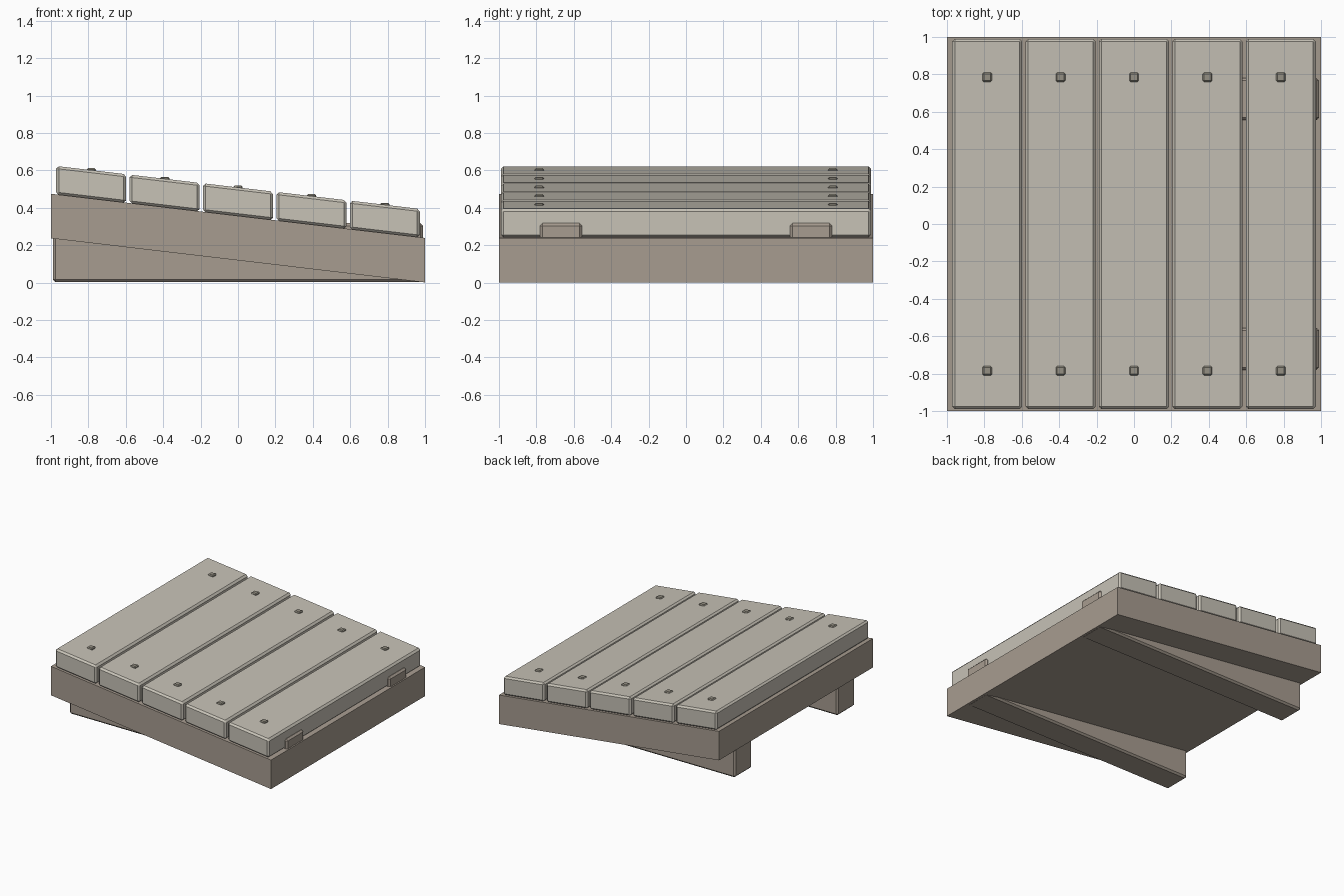
import bpy, bmesh

cube = bpy.data.objects.get("Cube")
if cube:
    bpy.data.objects.remove(cube, do_unlink=True)

SLOPE = -0.118


def material(name, rgb):
    m = bpy.data.materials.new(name)
    m.use_nodes = True
    m.diffuse_color = (*rgb, 1)
    m.node_tree.nodes["Principled BSDF"].inputs["Base Color"].default_value = (*rgb, 1)
    return m


light_wood = material("pale weathered wood", (0.57, 0.54, 0.47))
dark_wood = material("brown weathered wood", (0.39, 0.335, 0.28))
nail_metal = material("dull nail", (0.30, 0.28, 0.23))


def box(name, x, y, z, mat, bevel=0.0, slope=0.0):
    """Box from (min, max) ranges, bevelled, then sheared along x."""
    bm = bmesh.new()
    bmesh.ops.create_cube(bm, size=1)
    for v in bm.verts:
        v.co = [r[0] if c < 0 else r[1] for c, r in zip(v.co, (x, y, z))]
    if bevel:
        bmesh.ops.bevel(bm, geom=bm.edges[:], offset=bevel, segments=1,
                        affect='EDGES', profile=0.5)
    for v in bm.verts:
        v.co.z += slope * v.co.x
    mesh = bpy.data.meshes.new(name)
    bm.to_mesh(mesh)
    bm.free()
    mesh.materials.append(mat)
    obj = bpy.data.objects.new(name, mesh)
    bpy.context.collection.objects.link(obj)
    return obj


# Sloping base slab
box("base_slab", (-1, 1), (-1, 1), (0.119, 0.357), dark_wood, slope=SLOPE)

# Level runners passing through the slab
for side, y in (("right", (-0.78, -0.555)), ("left", (0.555, 0.78))):
    box("runner_" + side, (-0.99, 0.99), y, (0.003, 0.318), dark_wood, bevel=0.014)

# Planks with a nail at each end
for i in range(5):
    x = (i - 2) * 0.3925
    box(f"plank_{i + 1}", (x - 0.187, x + 0.187), (-0.99, 0.99), (0.355, 0.509),
        light_wood, bevel=0.014, slope=SLOPE)
    top = 0.509 + SLOPE * x
    for end, y in (("front", -0.785), ("back", 0.785)):
        box(f"nail_{end}_{i + 1}", (x - 0.025, x + 0.025), (y - 0.025, y + 0.025),
            (top - 0.03, top + 0.01), nail_metal, bevel=0.007)
